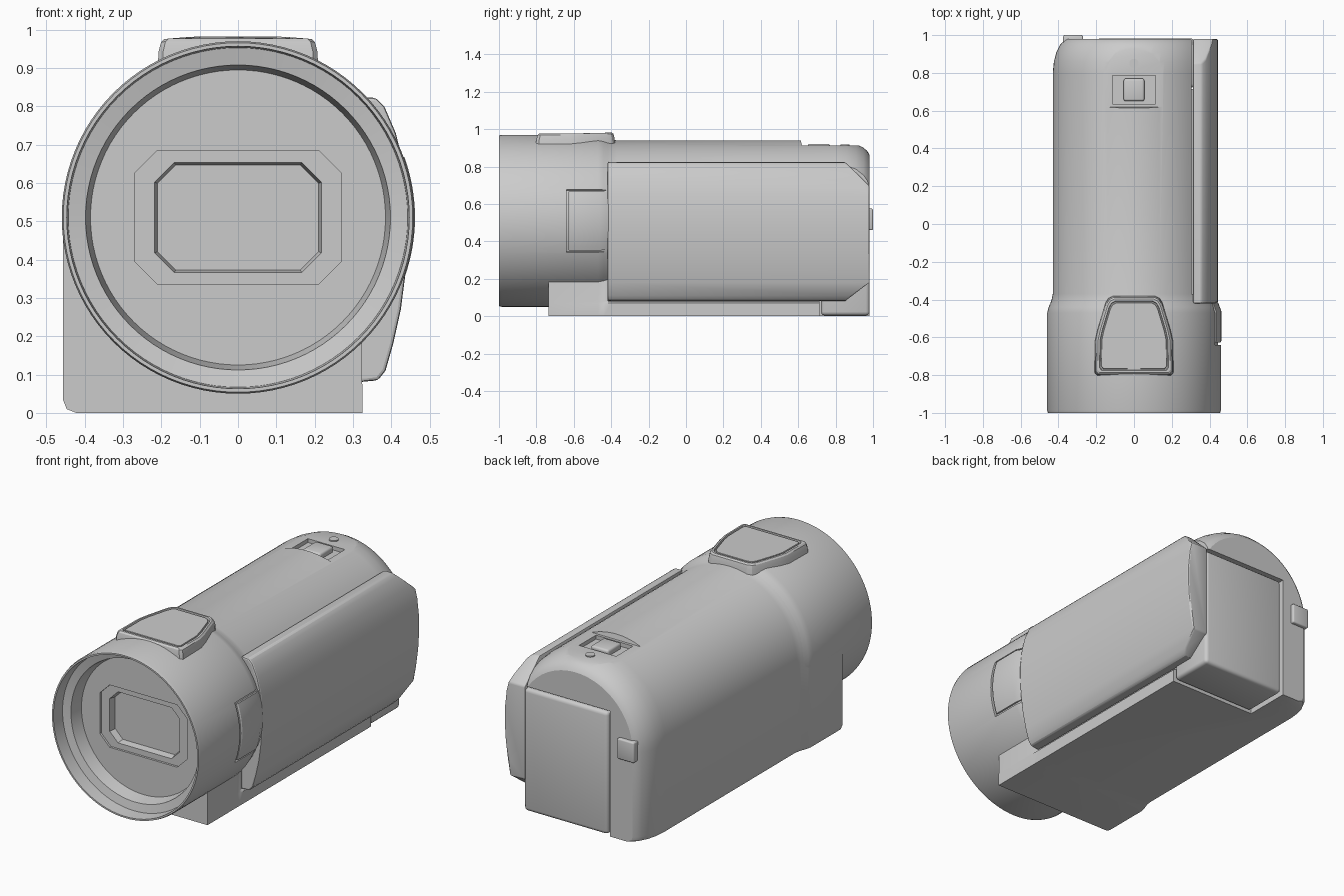
import bpy, bmesh, math
from mathutils import Vector

if "Cube" in bpy.data.objects:
    bpy.data.objects.remove(bpy.data.objects["Cube"])

CZ = 0.51  # lens axis height


def loft(name, rings, bevel=0.0, angle=30):
    """Skin closed rings of equal length and cap both ends."""
    bm = bmesh.new()
    vs = [[bm.verts.new(p) for p in ring] for ring in rings]
    n = len(vs[0])
    for a, b in zip(vs, vs[1:]):
        for i in range(n):
            j = (i + 1) % n
            bm.faces.new((a[i], a[j], b[j], b[i]))
    bm.faces.new(vs[0])
    bm.faces.new(vs[-1])
    bmesh.ops.recalc_face_normals(bm, faces=bm.faces[:])
    me = bpy.data.meshes.new(name)
    bm.to_mesh(me)
    bm.free()
    ob = bpy.data.objects.new(name, me)
    bpy.context.collection.objects.link(ob)
    if bevel:
        m = ob.modifiers.new("bevel", 'BEVEL')
        m.width, m.segments, m.limit_method = bevel, 3, 'ANGLE'
        apply(ob, m)
    smooth(ob, angle)
    return ob


def select(ob):
    bpy.ops.object.select_all(action='DESELECT')
    ob.select_set(True)
    bpy.context.view_layer.objects.active = ob


def apply(ob, m):
    select(ob)
    bpy.ops.object.modifier_apply(modifier=m.name)


def smooth(ob, angle=30):
    select(ob)
    bpy.ops.object.shade_smooth_by_angle(angle=math.radians(angle))


def cut(ob, cutter):
    m = ob.modifiers.new("cut", 'BOOLEAN')
    m.operation, m.solver, m.object = 'DIFFERENCE', 'EXACT', cutter
    cutter.hide_render = True
    apply(ob, m)
    bpy.data.objects.remove(cutter)
    smooth(ob)


def box(name, x0, x1, y0, y1, z0, z1, bevel=0.0):
    return loft(name, [[(x0, y0, z), (x1, y0, z), (x1, y1, z), (x0, y1, z)]
                       for z in (z0, z1)], bevel)


def circle(r, y, n=96):
    return [(r * math.cos(2 * math.pi * i / n), y, CZ + r * math.sin(2 * math.pi * i / n))
            for i in range(n)]


def octagon(hx, hz, c, y):
    q = [(hx, hz - c), (hx - c, hz)]
    p = q + [(-x, z) for x, z in q[::-1]]
    p += [(-x, -z) for x, z in p]
    return [(x, y, CZ + z) for x, z in p]


def sector(r0, r1, half, y, n=14):
    a = [half * (2 * i / n - 1) for i in range(n + 1)]
    return ([(r1 * math.cos(t), y, CZ + r1 * math.sin(t)) for t in a] +
            [(r0 * math.cos(t), y, CZ + r0 * math.sin(t)) for t in a[::-1]])


def section(y, r, w):
    """Arched body cross-section: round top, flat left and right walls."""
    pts = [(0.325, 0), (0.325, 0.07), (w, 0.078)]
    a0 = math.acos(w / r)
    for i in range(41):
        t = a0 + (math.pi - a0) * i / 40
        pts.append((r * math.cos(t), CZ + r * math.sin(t)))
    pts += [(-r, 0.035), (-r + 0.01, 0.01), (-r + 0.035, 0)]
    return [(x, y, z) for x, z in pts]


# Lens barrel with stepped front recess
barrel = loft("lens_barrel", [circle(r, y) for r, y in [
    (0.385, -0.84), (0.398, -0.915), (0.443, -0.925), (0.447, -1.0), (0.456, -1.0),
    (0.46, -0.985), (0.46, -0.47), (0.452, -0.44), (0.435, -0.40), (0.428, -0.37)]])
cut(barrel, loft("window_cut", [octagon(0.27, 0.175, 0.06, y) for y in (-0.87, -0.828)]))
cut(barrel, loft("glass_cut", [octagon(0.222, 0.147, 0.053, -0.85),
                               octagon(0.21, 0.137, 0.048, -0.79)]))
cut(barrel, loft("grip_cut", [sector(0.445, 0.52, 0.375, y) for y in (-0.64, -0.405)]))

# Side button set into the barrel
loft("barrel_side_button", [sector(0.42, r, 0.35, y) for y, r in
                            ((-0.628, 0.457), (-0.62, 0.462), (-0.46, 0.462), (-0.415, 0.445))])

# Main body with rounded rear edge
body = loft("camera_body", [section(*s) for s in [
    (-0.735, 0.457, 0.324), (-0.47, 0.457, 0.324), (-0.44, 0.45, 0.318), (-0.40, 0.436, 0.308),
    (-0.37, 0.43, 0.305), (0.80, 0.43, 0.305), (0.86, 0.424, 0.305), (0.91, 0.411, 0.305),
    (0.95, 0.39, 0.305), (0.97, 0.372, 0.305), (0.98, 0.355, 0.305)]])
cut(body, box("battery_cut", -0.215, 0.5, 0.715, 1.2, -0.1, 0.705))
# Flat control deck and zoom recess on top
cut(body, loft("deck_cut", [[(-0.3, y, z), (0.3, y, z), (0.3, 1.1, z), (-0.3, 1.1, z)]
                            for y, z in ((0.62, 0.912), (0.6, 1.0))]))
cut(body, box("zoom_cut", -0.115, 0.115, 0.635, 0.785, 0.89, 1.0))

box("zoom_lever", -0.055, 0.055, 0.65, 0.77, 0.87, 0.922, 0.012)
loft("photo_button", [[(0.025 * math.cos(t * math.pi / 12), 0.85 + 0.025 * math.sin(t * math.pi / 12), z)
                       for t in range(24)] for z in (0.88, 0.918)])

# Battery and rear latch
box("battery", -0.2, 0.322, 0.722, 0.982, 0.004, 0.692, 0.02)
box("rear_latch", -0.375, -0.27, 0.94, 1.0, 0.46, 0.575, 0.008)

# Folding screen with curved outer face and clipped rear corners
prof = [(0.313, 0.08), (0.365, 0.085), (0.385, 0.11), (0.405, 0.18), (0.425, 0.27), (0.438, 0.37),
        (0.444, 0.47), (0.442, 0.56), (0.432, 0.65), (0.412, 0.73), (0.382, 0.80),
        (0.36, 0.822), (0.313, 0.825)]
screen = loft("screen_panel", [[(x, y, z) for x, z in prof] for y in (-0.42, 0.98)])
bm = bmesh.new()
bm.from_mesh(screen.data)
for co, no in (((0, 0.85, 0.825), (0, 0.125, 0.13)), ((0, 0.85, 0.08), (0, 0.1, -0.13))):
    res = bmesh.ops.bisect_plane(bm, geom=bm.verts[:] + bm.edges[:] + bm.faces[:],
                                 plane_co=co, plane_no=Vector(no).normalized(), clear_outer=True)
    bmesh.ops.holes_fill(bm, edges=[e for e in bm.edges if e.is_boundary])
bmesh.ops.recalc_face_normals(bm, faces=bm.faces[:])
bm.to_mesh(screen.data)
bm.free()
m = screen.modifiers.new("bevel", 'BEVEL')
m.width, m.segments, m.limit_method, m.angle_limit = 0.008, 2, 'ANGLE', math.radians(40)
apply(screen, m)
smooth(screen)

# Accessory cover on top of the barrel with inset lid
half = [(0.195, -0.8), (0.207, -0.785), (0.205, -0.62), (0.192, -0.56), (0.15, -0.42), (0.135, -0.395), (0.11, -0.382)]
outline = half + [(-x, y) for x, y in half[::-1]]


def cover_ring(s, z):
    # gentle crown across the width
    return [(x * s, -0.59 + (y + 0.59) * s, z - 0.25 * (x * s) ** 2) for x, y in outline]


loft("accessory_cover", [cover_ring(s, z) for s, z in [
    (1.03, 0.86), (1.0, 0.955), (0.97, 0.978), (0.93, 0.985), (0.88, 0.985),
    (0.865, 0.975), (0.84, 0.975), (0.83, 0.983)]], angle=25)
